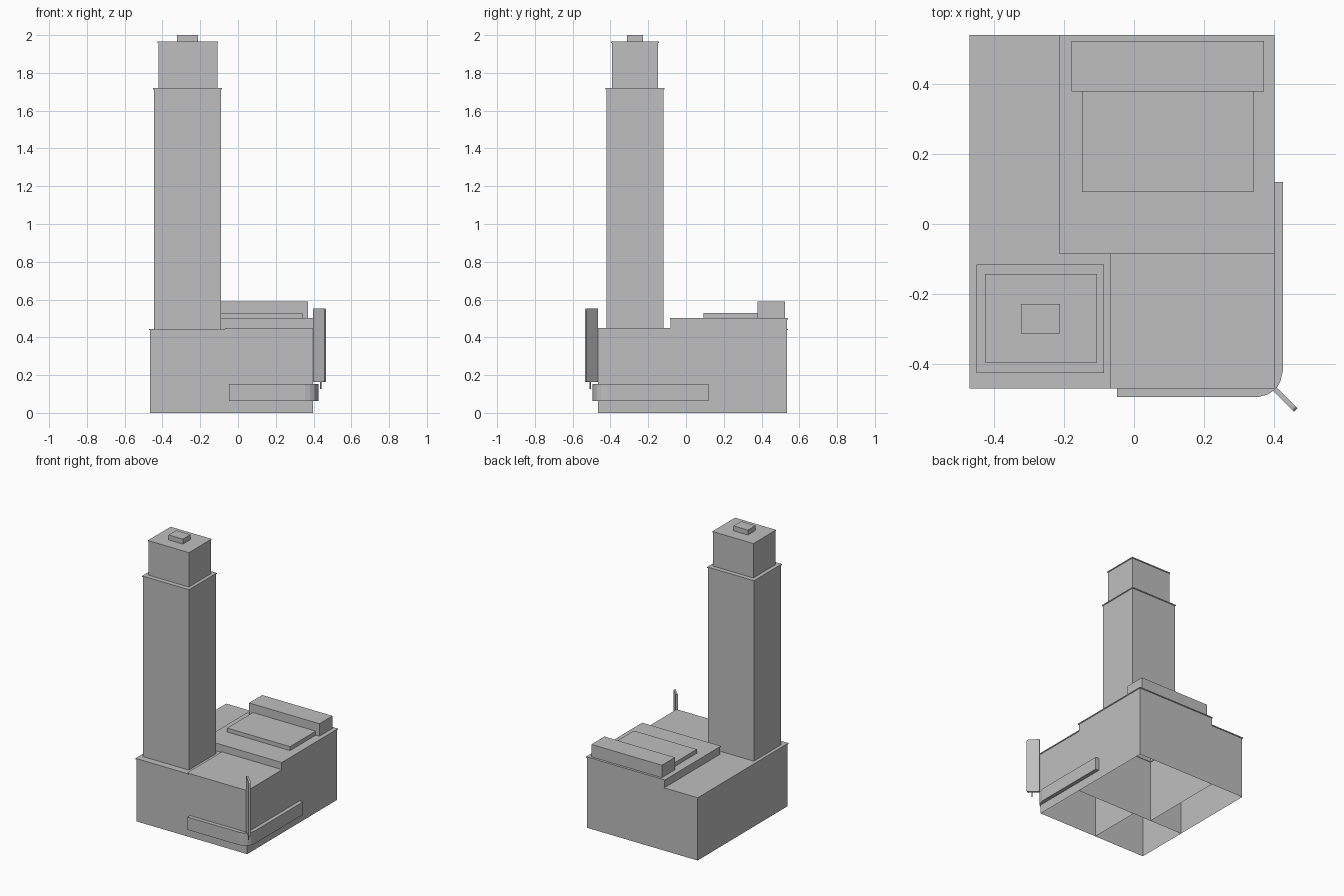
import bpy, bmesh, math
from mathutils import Matrix, Vector

default = bpy.data.objects.get("Cube")
if default:
    bpy.data.objects.remove(default, do_unlink=True)

grey = bpy.data.materials.new("plain grey")
grey.use_nodes = True
COLOUR = (0.52, 0.52, 0.52, 1)
grey.diffuse_color = COLOUR
grey.node_tree.nodes["Principled BSDF"].inputs["Base Color"].default_value = COLOUR


def finish(name, bm):
    mesh = bpy.data.meshes.new(name)
    bm.to_mesh(mesh)
    bm.free()
    mesh.materials.append(grey)
    obj = bpy.data.objects.new(name, mesh)
    bpy.context.collection.objects.link(obj)
    return obj


def prism(name, outline, z0, z1, open_bottom=False):
    """Extrude a flat outline from z0 up to z1."""
    bm = bmesh.new()
    base = bm.faces.new([bm.verts.new((x, y, z0)) for x, y in outline])
    top = bmesh.ops.extrude_face_region(bm, geom=[base], use_keep_orig=True)
    verts = [v for v in top["geom"] if isinstance(v, bmesh.types.BMVert)]
    bmesh.ops.translate(bm, verts=verts, vec=(0, 0, z1 - z0))
    bmesh.ops.recalc_face_normals(bm, faces=bm.faces)
    if open_bottom:
        low = [f for f in bm.faces if all(v.co.z < z0 + 1e-5 for v in f.verts)]
        bmesh.ops.delete(bm, geom=low, context='FACES_ONLY')
    return finish(name, bm)


def box(name, x, y, z, open_bottom=False):
    outline = [(x[0], y[0]), (x[1], y[0]), (x[1], y[1]), (x[0], y[1])]
    return prism(name, outline, z[0], z[1], open_bottom)


def capped_box(name, x, y, z, lip=0.004, thick=0.007):
    """Hollow block with a thin overhanging roof edge."""
    box(name, x, y, (z[0], z[1] - thick / 2), True)
    box(name + "_roof", (x[0] - lip, x[1] + lip), (y[0] - lip, y[1] + lip),
        (z[1] - thick, z[1]))


# Podium blocks, open underneath
LEFT, RIGHT, FRONT, BACK, MID = -0.466, 0.398, -0.466, 0.536, -0.082
capped_box("front_left_podium", (LEFT, -0.065), (FRONT, MID), (0, 0.445))
capped_box("back_left_podium", (LEFT, -0.209), (MID, BACK), (0, 0.445))
capped_box("front_right_podium", (-0.065, RIGHT), (FRONT, MID), (0, 0.45))
capped_box("back_right_podium", (-0.209, RIGHT), (MID, BACK), (0, 0.502))

# Tower, its set-back top storey and the rooftop box
capped_box("tower", (-0.446, -0.089), (-0.421, -0.119), (0.44, 1.72))
capped_box("tower_top_storey", (-0.422, -0.109), (-0.392, -0.147), (1.715, 1.965))
box("tower_roof_box", (-0.323, -0.211), (-0.313, -0.228), (1.96, 2.0))

# Equipment on the podium roof
box("roof_plinth", (-0.149, 0.342), (0.092, 0.378), (0.498, 0.53))
box("roof_plant_room", (-0.178, 0.371), (0.378, 0.523), (0.498, 0.59))

# Canopy band wrapping the street corner
prism("corner_canopy", [(-0.048, FRONT), (-0.048, -0.494), (0.355, -0.494), (0.382, -0.487),
                        (0.405, -0.472), (0.418, -0.45), (0.425, -0.42), (0.425, 0.12),
                        (RIGHT, 0.12), (RIGHT, FRONT)], 0.063, 0.153)

# Blade sign standing out diagonally from the corner
LENGTH, HEIGHT, DEPTH, RADIUS = 0.085, 0.39, 0.014, 0.012
bm = bmesh.new()
bmesh.ops.create_cube(bm, size=1)
bmesh.ops.scale(bm, vec=(LENGTH, DEPTH, HEIGHT), verts=bm.verts)
rim = [e for e in bm.edges if abs(e.verts[0].co.y - e.verts[1].co.y) > DEPTH / 2
       and e.verts[0].co.x > 0]
bmesh.ops.bevel(bm, geom=rim, offset=RADIUS, segments=3, profile=0.5, affect='EDGES')
turn = Matrix.Rotation(math.radians(-45), 4, 'Z')
middle = Vector((0.432, -0.501, 0.358))
bmesh.ops.transform(bm, matrix=Matrix.Translation(middle) @ turn, verts=bm.verts)
finish("blade_sign", bm)

# Small pin under the sign
bm = bmesh.new()
bmesh.ops.create_cone(bm, cap_ends=True, segments=8, radius1=0.003, radius2=0.003, depth=0.04)
bmesh.ops.translate(bm, verts=bm.verts, vec=(0.438, -0.507, 0.147))
finish("sign_pin", bm)
